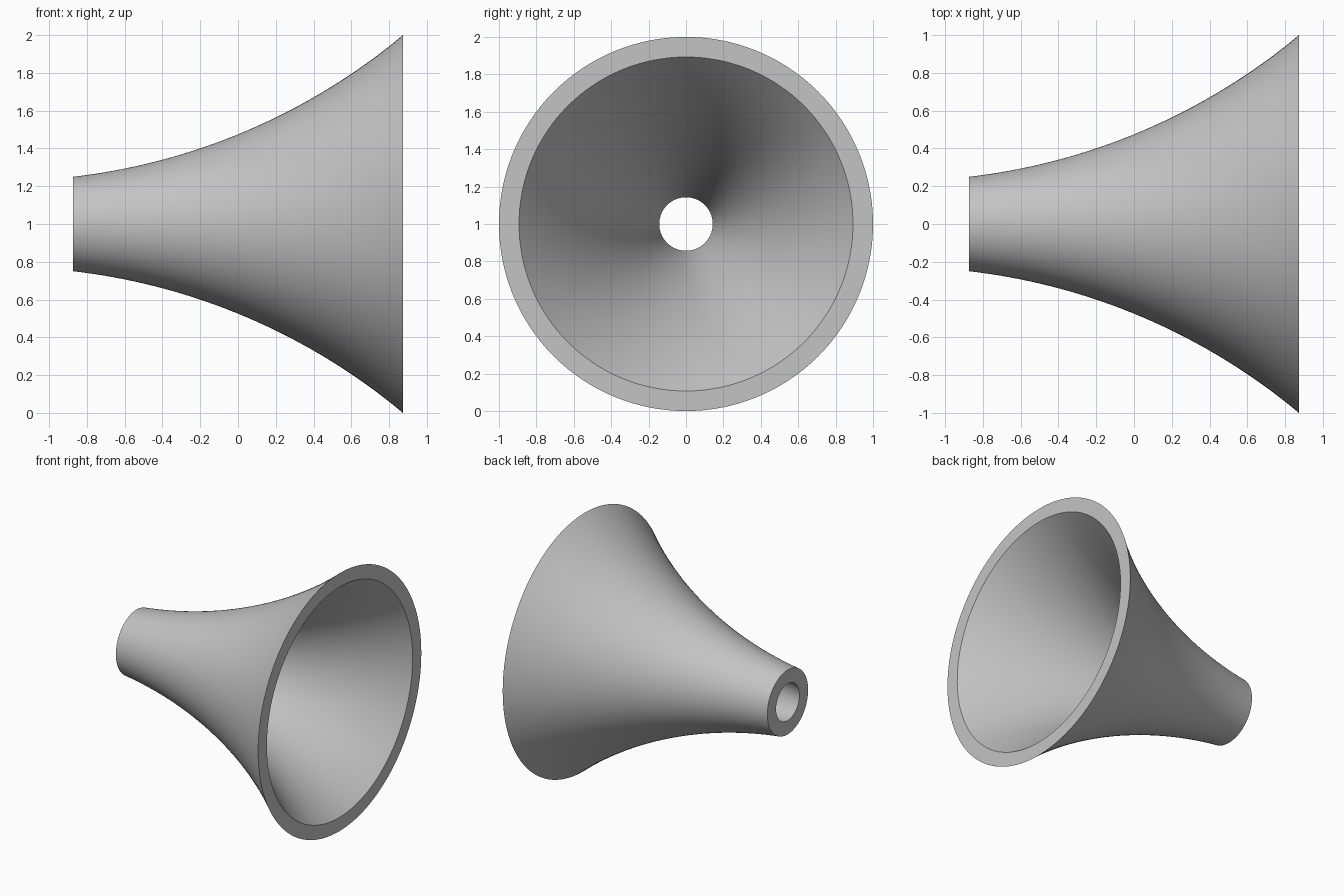
import bpy
import bmesh
import math

cube = bpy.data.objects.get("Cube")
if cube:
    bpy.data.objects.remove(cube, do_unlink=True)

HALF = 0.873           # half length along x
SMALL, LARGE = 0.25, 1.0
MIDDLE = 0.474         # outer radius halfway along
WALL = 0.107
STEPS, SIDES = 32, 128

# Circular arc through the small end, the middle and the large end
rise = LARGE - SMALL
chord = math.hypot(2 * HALF, rise)
sag = ((SMALL + LARGE) / 2 - MIDDLE) * 2 * HALF / chord
radius = chord ** 2 / (8 * sag) + sag / 2
centre_x = -rise / chord * (radius - sag)
centre_r = (SMALL + LARGE) / 2 + 2 * HALF / chord * (radius - sag)


def flare(x):
    return centre_r - math.sqrt(radius ** 2 - (x - centre_x) ** 2)


# Closed wall section: outside going out, bore coming back
stations = [-HALF + 2 * HALF * i / STEPS for i in range(STEPS + 1)]
section = [(x, flare(x)) for x in stations]
section += [(x, flare(x) - WALL) for x in reversed(stations)]

# Spin the section around the x axis
bm = bmesh.new()
rings = []
for k in range(SIDES):
    a = math.tau * k / SIDES
    rings.append([bm.verts.new((x, r * math.cos(a), 1 + r * math.sin(a)))
                  for x, r in section])
count = len(section)
for k in range(SIDES):
    this, following = rings[k], rings[(k + 1) % SIDES]
    for i in range(count):
        j = (i + 1) % count
        bm.faces.new((this[i], this[j], following[j], following[i]))
bmesh.ops.recalc_face_normals(bm, faces=bm.faces)

mesh = bpy.data.meshes.new("flared_horn")
bm.to_mesh(mesh)
bm.free()
horn = bpy.data.objects.new("flared_horn", mesh)
bpy.context.collection.objects.link(horn)

# Plain grey colour
grey = bpy.data.materials.new("light_grey")
grey.use_nodes = True
colour = (0.55, 0.55, 0.55, 1)
grey.diffuse_color = colour
grey.node_tree.nodes["Principled BSDF"].inputs["Base Color"].default_value = colour
mesh.materials.append(grey)

# Smooth walls with crisp rims
bpy.ops.object.select_all(action='DESELECT')
horn.select_set(True)
bpy.context.view_layer.objects.active = horn
bpy.ops.object.shade_smooth_by_angle(angle=math.radians(30))
